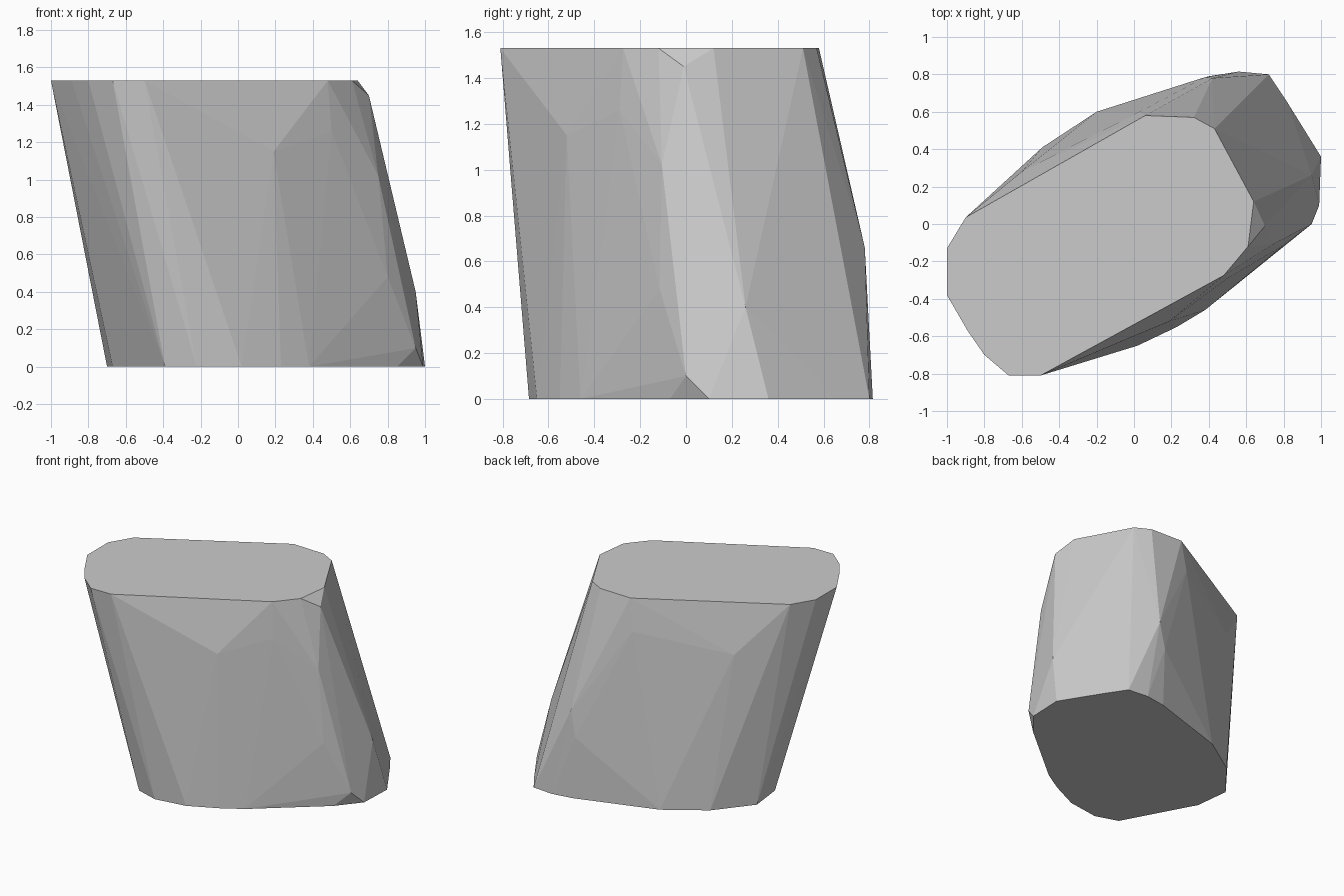
import bpy, bmesh, math

if "Cube" in bpy.data.objects:
    bpy.data.objects.remove(bpy.data.objects["Cube"])

# Outline of the flat top and of the flat base
TOP_Z = 1.53
top = [(-.9, .035), (-1, -.13), (-1, -.38), (-.89, -.57), (-.8, -.7), (-.67, -.81),
       (-.5, -.81), (.48, -.275), (.61, -.12), (.64, .12), (.43, .51), (.32, .57), (.06, .58)]
base = [(-.7, .15), (-.67, -.11), (-.39, -.63), (-.22, -.685), (.02, -.65), (.23, -.55),
        (.38, -.46), (.85, -.07), (.99, .1), (1, .36), (.82, .65), (.72, .8),
        (.56, .815), (.4, .79), (-.2, .6), (-.49, .41)]
# Chipped corners on the slanted sides
chips = [(.7, -.01, 1.45), (.19, -.52, 1.15), (.5, -.29, 1.26), (.6, -.19, 1.27),
         (.75, -.105, 1.02), (.8, -.115, .48), (.95, 0, .1), (.95, .26, .4),
         (.42, .78, .66), (.38, .785, .46), (-.6, .28, 1.16), (-.12, .535, 1.13), (.03, .6, 1.29)]

# Leaning faceted block: wrap all corners in a convex skin
bm = bmesh.new()
points = [(x, y, TOP_Z) for x, y in top] + [(x, y, 0) for x, y in base] + chips
for p in points:
    bm.verts.new(p)
bmesh.ops.convex_hull(bm, input=bm.verts[:])
bmesh.ops.delete(bm, geom=[v for v in bm.verts if not v.link_faces], context='VERTS')
bmesh.ops.dissolve_limit(bm, angle_limit=math.radians(0.5),
                         verts=bm.verts[:], edges=bm.edges[:])
bmesh.ops.recalc_face_normals(bm, faces=bm.faces[:])

mesh = bpy.data.meshes.new("leaning_stone_block")
bm.to_mesh(mesh)
bm.free()
block = bpy.data.objects.new("leaning_stone_block", mesh)
bpy.context.collection.objects.link(block)
